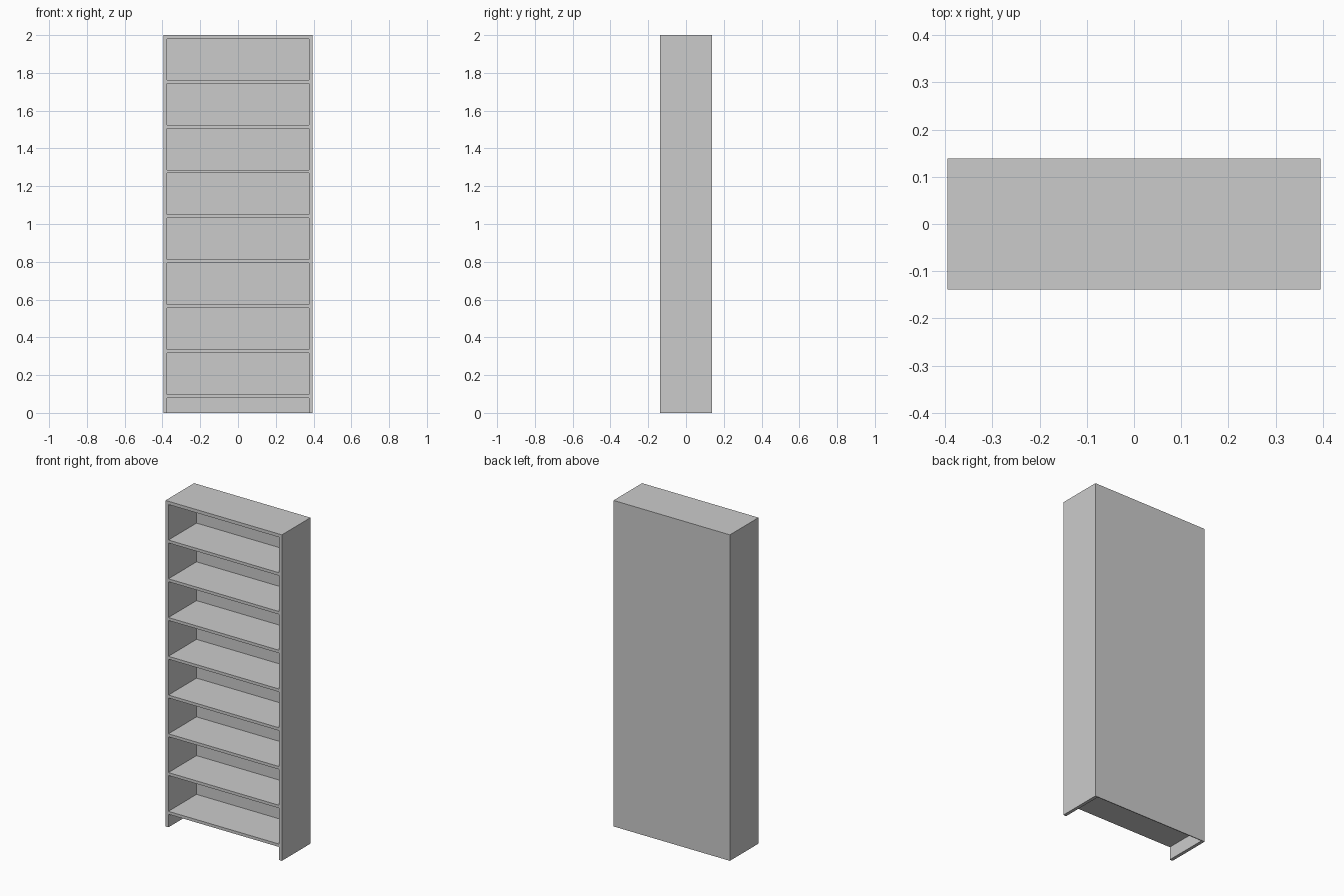
import bpy

if "Cube" in bpy.data.objects:
    bpy.data.objects.remove(bpy.data.objects["Cube"])

W, D, H = 0.79, 0.277, 2.0      # overall width, depth, height
T = 0.02                        # board thickness
SHELF_T = 0.018
BACK_T = 0.005
FIRST_TOP = 0.098               # top face of the lowest shelf
SHELVES = 8


def board(name, x0, x1, y0, y1, z0, z1):
    """Axis-aligned board between two corners."""
    bpy.ops.mesh.primitive_cube_add(
        size=1, location=((x0 + x1) / 2, (y0 + y1) / 2, (z0 + z1) / 2))
    ob = bpy.context.object
    ob.name = name
    ob.scale = (x1 - x0, y1 - y0, z1 - z0)
    bpy.ops.object.transform_apply(location=False, rotation=False, scale=True)
    return ob


front, back = -D / 2, D / 2
inner = W / 2 - T
inner_back = back - BACK_T

# Back panel, reaching the floor
board("back_panel", -W / 2, W / 2, inner_back, back, 0, H)

# Side panels, whose lower ends act as feet
board("left_side", -W / 2, -inner, front, inner_back, 0, H)
board("right_side", inner, W / 2, front, inner_back, 0, H)

# Top board
board("top_board", -inner, inner, front, inner_back, H - T, H)

# Evenly spaced shelves, flush with the front edges
pitch = (H - FIRST_TOP) / SHELVES
for i in range(SHELVES):
    z = FIRST_TOP + i * pitch
    board(f"shelf_{i + 1}", -inner, inner, front, inner_back, z - SHELF_T, z)
